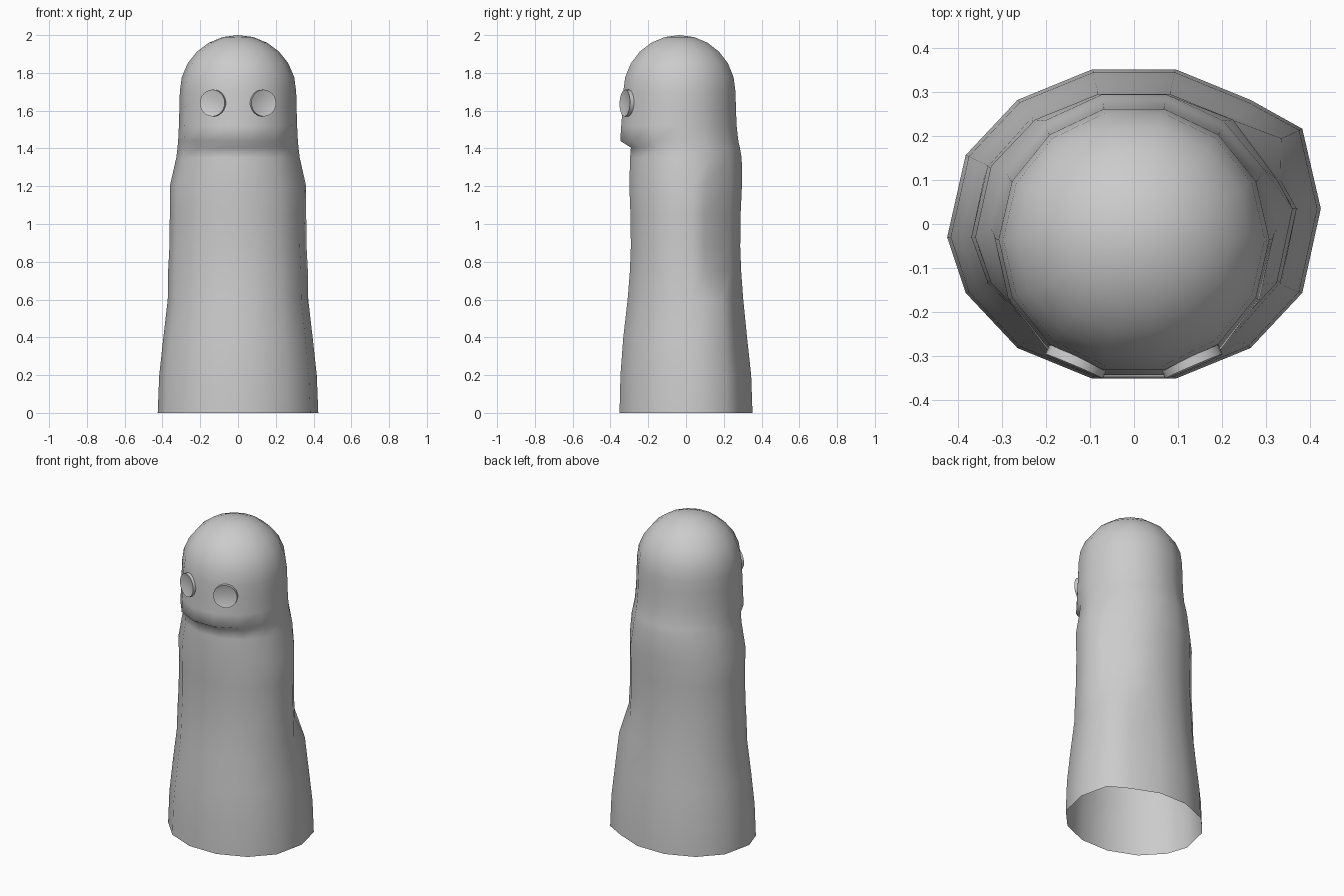
import bpy, bmesh, math
from mathutils import Matrix, Vector

if "Cube" in bpy.data.objects:
    bpy.data.objects.remove(bpy.data.objects["Cube"])

SIDES = 14
STEP = 2 * math.pi / SIDES
FLAT = math.cos(STEP / 2)


def finish(name, bm, smooth_angle):
    bmesh.ops.recalc_face_normals(bm, faces=bm.faces)
    mesh = bpy.data.meshes.new(name)
    bm.to_mesh(mesh)
    bm.free()
    obj = bpy.data.objects.new(name, mesh)
    bpy.context.collection.objects.link(obj)
    bpy.ops.object.select_all(action='DESELECT')
    obj.select_set(True)
    bpy.context.view_layer.objects.active = obj
    bpy.ops.object.shade_smooth_by_angle(angle=math.radians(smooth_angle))
    return obj


def bridge(bm, a, b):
    n = len(a)
    return [bm.faces.new((a[i], a[(i + 1) % n], b[(i + 1) % n], b[i])) for i in range(n)]


# Body: open-bottomed tube of 14 sides, each ring = z, half width, front y, centre y, back y
rings = [
    (0.00, 0.425, -0.352, 0.0, 0.352),
    (0.20, 0.417, -0.347, 0.0, 0.345),
    (0.40, 0.395, -0.332, 0.0, 0.323),
    (0.60, 0.372, -0.309, 0.0, 0.303),
    (0.75, 0.370, -0.297, 0.0, 0.292),
    (0.88, 0.363, -0.292, 0.0, 0.287),
    (1.05, 0.361, -0.294, 0.0, 0.289),
    (1.20, 0.361, -0.300, 0.0, 0.296),
    (1.35, 0.327, -0.296, -0.01, 0.295),
    (1.405, 0.320, -0.292, -0.02, 0.285),
    (1.44, 0.317, -0.348, -0.03, 0.277),   # overhanging jaw
    (1.52, 0.313, -0.343, -0.035, 0.268),
    (1.62, 0.310, -0.335, -0.035, 0.264),
]
for i in range(6):                         # domed head
    t = math.radians(15 * i)
    h = 0.297 * math.cos(t)
    rings.append((1.70 + 0.3 * math.sin(t), 0.308 * math.cos(t), -0.035 - h, -0.035, -0.035 + h))

bm = bmesh.new()
previous = None
for z, rx, yf, cy, yb in rings:
    ring = []
    for k in range(SIDES):
        a = k * STEP
        s = math.sin(a)
        ry = (yb - cy if s >= 0 else cy - yf) / FLAT
        x, y = rx * math.cos(a), cy + ry * s
        # slight twist of the side folds and one pulled fold at the lower right
        if z < 1.3:
            y += {0: 0.035, 7: -0.03}.get(k, 0)
            if k == 1:
                y += 0.06 if z <= 0.62 else -0.03
        ring.append(bm.verts.new((x, y, z)))
    if previous:
        bridge(bm, previous, ring)
    previous = ring
tip = bm.verts.new((0, -0.035, 2.0))
for k in range(SIDES):
    bm.faces.new((previous[k], previous[(k + 1) % SIDES], tip))
finish("body", bm, 80)

# Eyes: shallow dished discs lying on the angled face panels
profile = [(0.071, -0.012), (0.071, 0.013), (0.034, 0.003)]
for side, name in ((-1, "left_eye"), (1, "right_eye")):
    normal = Vector((side * math.sin(math.radians(23)), -math.cos(math.radians(23)), 0.03))
    place = Matrix.Translation((side * 0.131, -0.312, 1.64)) @ normal.to_track_quat('Z', 'Y').to_matrix().to_4x4()
    bm = bmesh.new()
    last = None
    for r, d in profile:
        loop = [bm.verts.new(place @ Vector((r * math.cos(i * math.pi / 12), r * math.sin(i * math.pi / 12), d)))
                for i in range(24)]
        if last:
            bridge(bm, last, loop)
        last = loop
    bm.faces.new(last)
    finish(name, bm, 30)
